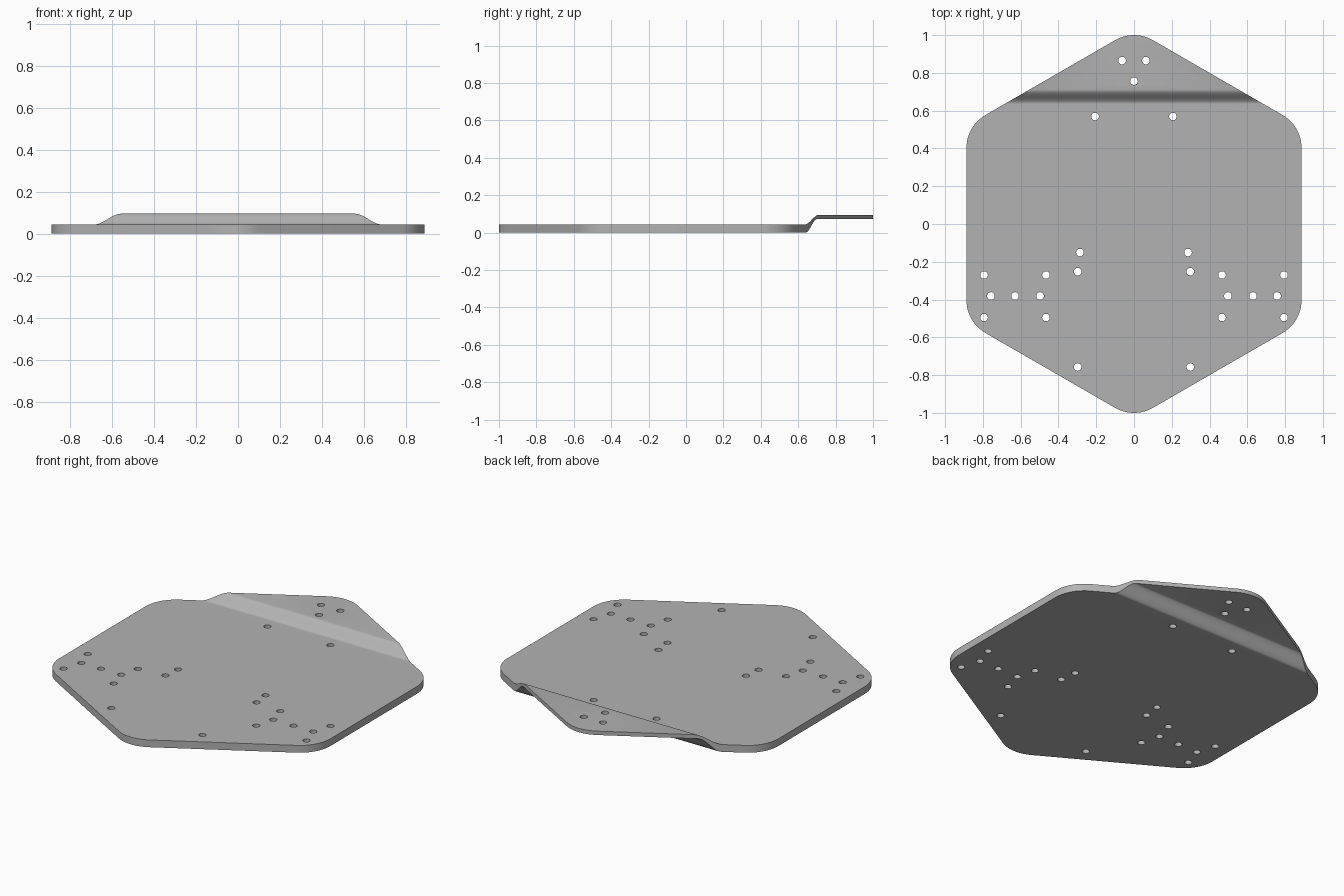
import bpy, bmesh, math
from mathutils import Vector

if "Cube" in bpy.data.objects:
    bpy.data.objects.remove(bpy.data.objects["Cube"], do_unlink=True)

THICK, TOP, UNDER = 0.043, 0.095, 0.072   # plate top, raised tab top and underside
HOLE_R = 0.02


def make_prism(name, loops, axis):
    """Extrude closed 3D loops along an axis into one mesh object."""
    bm = bmesh.new()
    for loop in loops:
        face = bm.faces.new([bm.verts.new(p) for p in loop])
        out = bmesh.ops.extrude_face_region(bm, geom=[face])
        verts = [g for g in out["geom"] if isinstance(g, bmesh.types.BMVert)]
        bmesh.ops.translate(bm, verts=verts, vec=axis)
    bmesh.ops.recalc_face_normals(bm, faces=bm.faces)
    mesh = bpy.data.meshes.new(name)
    bm.to_mesh(mesh)
    bm.free()
    obj = bpy.data.objects.new(name, mesh)
    bpy.context.collection.objects.link(obj)
    return obj


def rounded(corners, radius, steps=10):
    """Round every corner of a counter-clockwise outline with an arc."""
    pts = []
    for i, c in enumerate(corners):
        a = (corners[i - 1] - c).normalized()
        b = (corners[(i + 1) % len(corners)] - c).normalized()
        half = a.angle(b) / 2
        centre = c + (a + b).normalized() * radius / math.sin(half)
        turn = math.pi - 2 * half
        mid = math.atan2(*(c - centre).yx)
        for k in range(steps + 1):
            t = mid + turn * (k / steps - 0.5)
            pts.append(centre + radius * Vector((math.cos(t), math.sin(t))))
    return pts


def bend(y0, y1, z0, z1, steps=14):
    """Smooth S-shaped step between two heights."""
    ts = [k / steps for k in range(steps + 1)]
    return [(y0 + (y1 - y0) * t, z0 + (z1 - z0) * t * t * (3 - 2 * t)) for t in ts]


def boolean(obj, cutter, operation):
    mod = obj.modifiers.new(operation.title(), 'BOOLEAN')
    mod.operation, mod.object, mod.solver = operation, cutter, 'EXACT'
    bpy.context.view_layer.objects.active = obj
    bpy.ops.object.modifier_apply(modifier=mod.name)
    bpy.data.objects.remove(cutter, do_unlink=True)


# Stepped side profile, extruded across the width
profile = [(-1.2, 0)] + bend(0.64, 0.70, 0, UNDER) + [(1.2, UNDER), (1.2, TOP)]
profile += bend(0.635, 0.71, THICK, TOP)[::-1] + [(-1.2, THICK)]
plate = make_prism("base_plate", [[(-1.1, y, z) for y, z in profile]], (2.2, 0, 0))

# Rounded hexagon outline
hexagon = [Vector(p) for p in ((0, -1.031), (0.887, -0.519), (0.887, 0.519),
                               (0, 1.031), (-0.887, 0.519), (-0.887, -0.519))]
outline = make_prism("outline_cutter",
                     [[(p.x, p.y, -0.2) for p in rounded(hexagon, 0.2)]], (0, 0, 0.5))
boolean(plate, outline, 'INTERSECT')

# Mounting holes, mirrored left and right
half_holes = [(0.063, 0.865), (0.206, 0.569), (0.286, -0.151), (0.298, -0.252),
              (0.298, -0.757), (0.466, -0.27), (0.794, -0.27), (0.497, -0.381),
              (0.63, -0.381), (0.758, -0.381), (0.466, -0.495), (0.794, -0.495)]
holes = [(0, 0.756)] + [(s * x, y) for x, y in half_holes for s in (1, -1)]
angles = [math.tau * k / 24 for k in range(24)]
circles = [[(x + HOLE_R * math.cos(a), y + HOLE_R * math.sin(a), -0.1) for a in angles]
           for x, y in holes]
boolean(plate, make_prism("hole_cutter", circles, (0, 0, 0.4)), 'DIFFERENCE')

# Grey metal
metal = bpy.data.materials.new("grey_metal")
metal.use_nodes = True
grey = (0.45, 0.45, 0.45, 1)
metal.diffuse_color = grey
metal.node_tree.nodes["Principled BSDF"].inputs["Base Color"].default_value = grey
plate.data.materials.clear()
plate.data.materials.append(metal)
plate.data.polygons.foreach_set("material_index", [0] * len(plate.data.polygons))

# Smooth bends and rounded corners, crisp rims
bpy.ops.object.select_all(action='DESELECT')
plate.select_set(True)
bpy.context.view_layer.objects.active = plate
bpy.ops.object.shade_smooth_by_angle(angle=math.radians(30))
